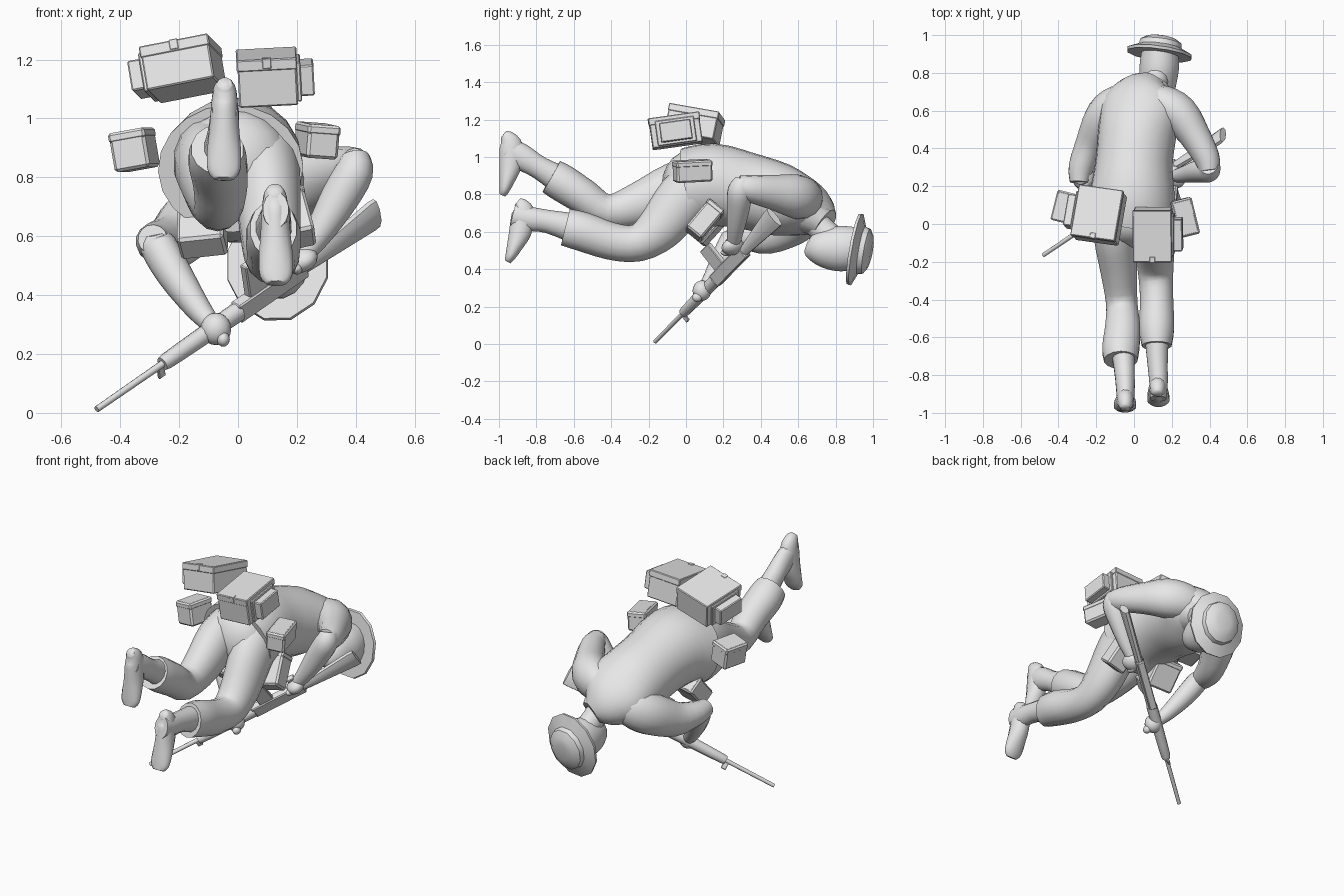
import bpy, bmesh, math
from mathutils import Vector, Matrix, Euler

if "Cube" in bpy.data.objects:
    bpy.data.objects.remove(bpy.data.objects["Cube"])

mat = bpy.data.materials.new("plain grey")
mat.diffuse_color = (0.8, 0.8, 0.8, 1)
mat.use_nodes = True
mat.node_tree.nodes["Principled BSDF"].inputs["Base Color"].default_value = mat.diffuse_color


def finish(name, bm, angle=40):
    bmesh.ops.recalc_face_normals(bm, faces=bm.faces)
    me = bpy.data.meshes.new(name)
    bm.to_mesh(me)
    bm.free()
    ob = bpy.data.objects.new(name, me)
    bpy.context.collection.objects.link(ob)
    me.materials.append(mat)
    bpy.ops.object.select_all(action='DESELECT')
    ob.select_set(True)
    bpy.context.view_layer.objects.active = ob
    bpy.ops.object.shade_smooth_by_angle(angle=math.radians(angle))
    return ob


def spline(a, b, c, d, t):
    return 0.5 * (2 * b + (c - a) * t + (2 * a - 5 * b + 4 * c - d) * t * t
                  + (3 * b - a - 3 * c + d) * t ** 3)


def loft(name, secs, ref=(1, 0, 0), sides=14, steps=3, angle=40):
    """Tube through sections (x, y, z, half width along ref, half depth)."""
    secs = [Vector(s) for s in secs]
    n = len(secs)
    rows = []
    for i in range(n - 1):
        a, d = secs[max(i - 1, 0)], secs[min(i + 2, n - 1)]
        rows += [spline(a, secs[i], secs[i + 1], d, k / steps) for k in range(steps)]
    rows.append(secs[-1])
    bm = bmesh.new()
    rings = []
    for i, r in enumerate(rows):
        t = (rows[min(i + 1, len(rows) - 1)] - rows[max(i - 1, 0)])
        t = Vector(t[:3]).normalized()
        s = Vector(ref)
        s = (s - t * s.dot(t)).normalized()
        q = t.cross(s)
        ring = []
        for k in range(sides):
            a = 2 * math.pi * (k + 0.5) / sides
            ring.append(bm.verts.new(Vector(r[:3]) + s * r[3] * math.cos(a) + q * r[4] * math.sin(a)))
        rings.append(ring)
    for r0, r1 in zip(rings, rings[1:]):
        for k in range(sides):
            j = (k + 1) % sides
            bm.faces.new((r0[k], r0[j], r1[j], r1[k]))
    bm.faces.new(rings[0])
    bm.faces.new(rings[-1])
    return finish(name, bm, angle)


def box(name, mtx, size, off=(0, 0, 0), bevel=0.005):
    bm = bmesh.new()
    bmesh.ops.create_cube(bm, size=1)
    bmesh.ops.scale(bm, vec=size, verts=bm.verts)
    bmesh.ops.bevel(bm, geom=bm.edges[:], offset=bevel, segments=1, affect='EDGES')
    bmesh.ops.translate(bm, vec=off, verts=bm.verts)
    bmesh.ops.transform(bm, matrix=mtx, verts=bm.verts)
    return finish(name, bm, 25)


def ball(name, loc, radii, rot=(0, 0, 0)):
    bm = bmesh.new()
    bmesh.ops.create_uvsphere(bm, u_segments=16, v_segments=10, radius=1)
    m = Matrix.LocRotScale(Vector(loc), Euler([math.radians(a) for a in rot]), Vector(radii))
    bmesh.ops.transform(bm, matrix=m, verts=bm.verts)
    return finish(name, bm, 60)


def place(loc, rot):
    return Matrix.LocRotScale(Vector(loc), Euler([math.radians(a) for a in rot]), None)


# Jacket, rolled so the left side hangs lower
loft("jacket", [(-.025, .03, .83, .25, .222), (-.01, .15, .85, .228, .222), (0, .32, .82, .205, .205),
                (.02, .5, .77, .21, .195), (.045, .63, .73, .215, .155), (.07, .71, .69, .15, .115),
                (.1, .76, .66, .07, .06)], ref=(1, 0, .22), sides=20)
ball("seat_of_trousers", (-.01, .01, .84), (.19, .14, .19))

# Legs
loft("right_trouser", [(.08, .09, .86, .13, .15), (.1, -.02, .77, .115, .145), (.11, -.14, .62, .105, .125),
                       (.115, -.26, .54, .095, .1), (.12, -.4, .55, .09, .1), (.12, -.55, .6, .095, .105),
                       (.12, -.645, .625, .08, .1)])
loft("left_trouser", [(-.1, .08, .86, .12, .15), (-.1, -.06, .83, .115, .14), (-.08, -.24, .75, .1, .12),
                      (-.065, -.42, .71, .085, .09), (-.06, -.55, .79, .095, .095),
                      (-.07, -.66, .86, .1, .1), (-.07, -.72, .895, .09, .095)])
loft("right_boot_shaft", [(.12, -.6, .62, .065, .08), (.125, -.74, .655, .055, .062), (.13, -.84, .67, .05, .065),
                          (.128, -.925, .69, .044, .064)])
loft("left_boot_shaft", [(-.06, -.66, .87, .065, .08), (-.05, -.78, .94, .055, .062), (-.045, -.88, 1.0, .05, .07),
                         (-.045, -.96, 1.04, .044, .07)])
profile = [(0, .025, .024), (.06, .038, .045), (.2, .046, .065), (.5, .053, .062), (.75, .06, .043),
           (.92, .056, .028), (1, .035, .018)]
for name, heel, toe in (("right_boot_foot", (.125, -.925, .76), (.13, -.972, .44)),
                        ("left_boot_foot", (-.045, -1, 1.12), (-.048, -1, .795))):
    h, t = Vector(heel), Vector(toe)
    loft(name, [(*(h.lerp(t, f) + Vector((0, d, 0))), w, d) for f, w, d in profile], sides=12, angle=60)

# Arms
loft("right_upper_sleeve", [(.06, .65, .75, .08, .09), (.15, .635, .775, .1, .11), (.24, .58, .79, .105, .118),
                            (.32, .47, .81, .085, .095), (.385, .35, .83, .07, .075), (.4, .28, .84, .055, .06)],
     ref=(.8, .5, 0), angle=60)
loft("right_forearm", [(.395, .31, .87, .05, .05), (.395, .29, .82, .068, .065), (.345, .28, .73, .062, .065),
                       (.28, .265, .62, .048, .05), (.225, .255, .54, .035, .035)], ref=(0, 1, 0))
loft("left_upper_sleeve", [(0, .65, .7, .08, .09), (-.08, .635, .69, .1, .115), (-.16, .57, .645, .1, .12),
                           (-.23, .43, .58, .08, .1), (-.28, .3, .58, .068, .07), (-.29, .22, .59, .05, .05)],
     ref=(.9, -.4, 0), angle=60)
loft("left_forearm", [(-.285, .25, .61, .04, .04), (-.272, .25, .57, .062, .062), (-.215, .2, .47, .06, .06),
                      (-.14, .14, .36, .045, .045), (-.09, .1, .3, .033, .033)], ref=(0, 1, 0))
ball("right_hand", (.215, .25, .52), (.055, .065, .04), (0, -35, 35))
ball("right_thumb", (.2, .22, .49), (.02, .035, .02))
ball("left_hand", (-.075, .085, .285), (.052, .05, .055))
ball("left_thumb", (-.05, .06, .25), (.022, .028, .025))

# Neck and head
loft("neck", [(.09, .66, .68, .075, .075), (.11, .73, .61, .065, .07), (.13, .8, .54, .07, .08)])
loft("collar", [(.085, .67, .69, .12, .11), (.105, .735, .645, .085, .08)], steps=1)
loft("head", [(.13, .64, .52, .02, .025), (.13, .66, .515, .058, .06), (.13, .71, .512, .088, .095),
              (.13, .78, .51, .103, .118), (.135, .85, .51, .106, .123), (.135, .93, .515, .095, .11)],
     sides=16, angle=60)

# Sun hat: sloping brim and stepped crown about a tilted axis
axis, base = Vector((.13, .97, -.17)).normalized(), Vector((.135, .91, .505))
hat = [(-.015, .175, .195), (.0, .178, .2), (.028, .118, .132), (.055, .113, .125), (.076, .08, .09), (.084, .045, .05)]
loft("hat", [(*(base + axis * h), a, b) for h, a, b in hat], sides=12, steps=1)

# Rifle along its own axis, magazine side given by w
tip, butt = Vector((-.48, -.165, .012)), Vector((.465, .475, .665))
d = (butt - tip).normalized()
w = Vector((-.1, -.6, .78))
w = (w - d * w.dot(d)).normalized()
side = d.cross(w)
gun = Matrix((d, side, w)).transposed().to_4x4()
gun.translation = tip


def gun_part(name, secs, sides=10):
    loft(name, [(*(tip + d * s + w * o), a, b) for s, o, a, b in secs], ref=w, sides=sides, steps=1)


gun_part("rifle_barrel", [(0, 0, .011, .011), (.36, 0, .013, .013)])
gun_part("rifle_handguard", [(.31, 0, .025, .024), (.33, 0, .028, .028), (.4, 0, .03, .03), (.67, 0, .036, .033)])
gun_part("rifle_stock", [(.93, 0, .028, .02), (1.0, .0, .03, .022), (1.3, .012, .062, .024), (1.325, .012, .06, .022)], 8)
box("rifle_receiver", gun, (.32, .045, .075), (.82, 0, 0))
box("rifle_front_sight", gun, (.03, .012, .05), (.3, 0, -.025), .003)
box("rifle_magazine", gun, (.085, .032, .15), (.76, 0, .09), .004)
box("rifle_grip", gun, (.045, .035, .1), (.95, 0, .06), .004)

# Back packs with lid, buckle and a side pocket
for name, loc, rot, sgn, size in (("left_pack", (-.185, .045, 1.168), (-10, -11, -8), -1, (.235, .27, .15)),
                                  ("right_pack", (.1, -.055, 1.138), (8, -3, 0), 1, (.2, .27, .16))):
    m = place(loc, rot)
    sx, sy, sz = size
    box(name, m, size)
    box(name + "_lid", m, (sx + .006, sy + .006, .04), (0, 0, sz / 2 - .017), .004)
    box(name + "_buckle", m, (.03, .03, .035), (0, -sy / 2 + .01, sz / 2 - .012), .002)
    box(name + "_side_pocket", m, (.05, .17, .105), (sgn * (sx / 2 + .033), 0, -.005))
    box(name + "_pocket_flap", m, (.016, .21, .135), (sgn * (sx / 2 + .006), 0, -.005), .004)

# Belt pouches, each a body with a close fitting flap
for name, loc, rot, size in (("left_hip_pouch", (-.352, .085, .893), (0, -10, -14), (.125, .16, .135)),
                             ("right_hip_pouch", (.268, .035, .925), (3, 4, 14), (.11, .195, .115)),
                             ("right_belly_pouch", (.18, .1, .66), (-40, -12, 4), (.13, .105, .2)),
                             ("left_belly_pouch", (-.12, .115, .625), (-42, -6, -8), (.16, .105, .18))):
    m = place(loc, rot)
    box(name, m, size, bevel=.01)
    box(name + "_flap", m, (size[0] + .004, size[1] + .004, .035), (0, 0, size[2] / 2 - .018), .008)
